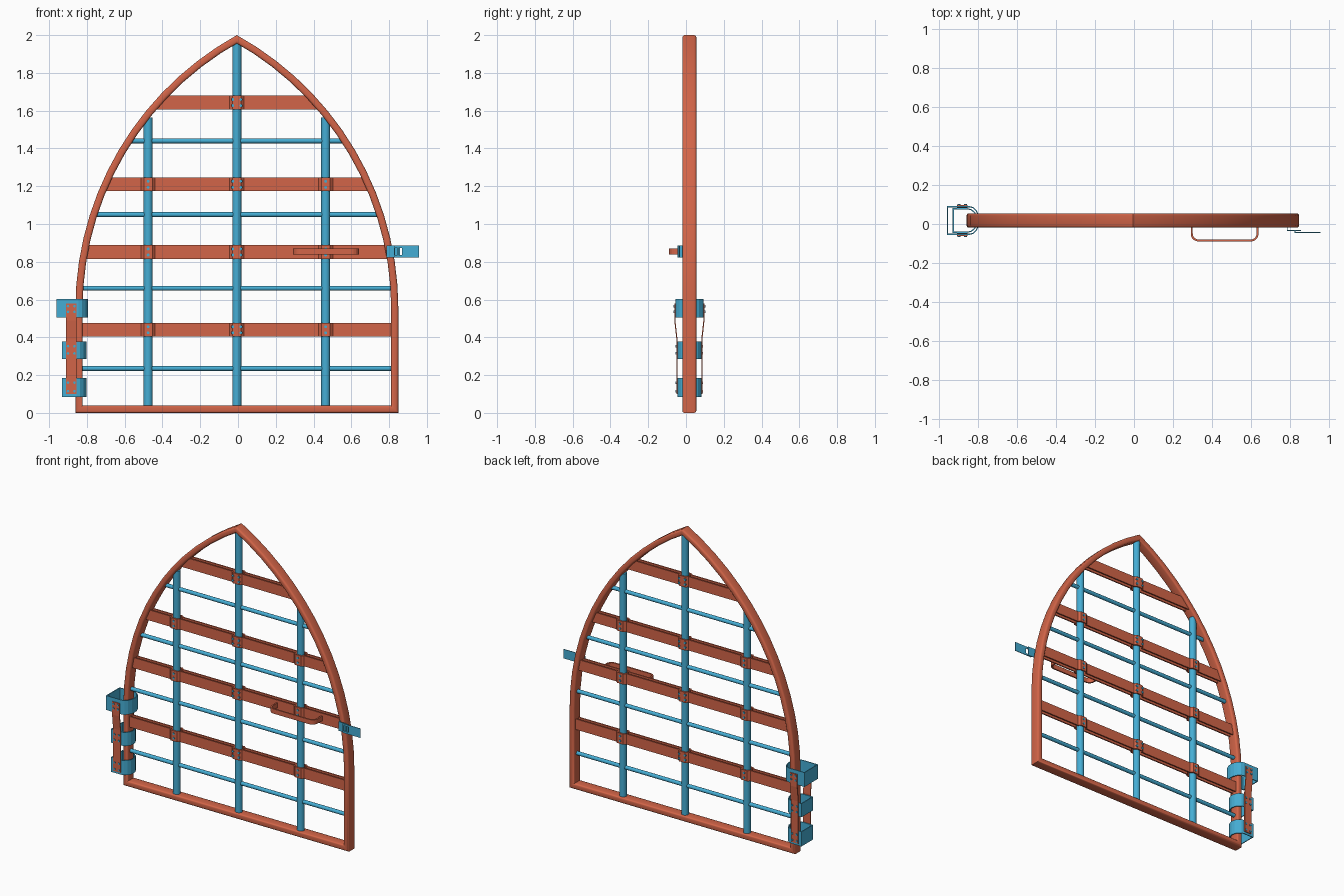
import bpy, bmesh, math
from math import sin, cos, pi, sqrt
from mathutils import Vector

cube = bpy.data.objects.get("Cube")
if cube:
    bpy.data.objects.remove(cube, do_unlink=True)


def material(name, rgb):
    m = bpy.data.materials.new(name)
    m.use_nodes = True
    m.diffuse_color = (*rgb, 1)
    m.node_tree.nodes["Principled BSDF"].inputs["Base Color"].default_value = (*rgb, 1)
    return m


ORANGE = material("rust orange", (0.65, 0.13, 0.065))
BLUE = material("sky blue", (0.06, 0.42, 0.66))

CX, CY = -0.006, 0.018            # centre of the gate leaf
SPRING, HALF, RADIUS = 0.55, 0.855, 1.657
WALL, DEPTH = 0.038, 0.037        # frame width and half depth


def finish(name, bm, mat, thick=0, smooth=True):
    bmesh.ops.recalc_face_normals(bm, faces=bm.faces)
    mesh = bpy.data.meshes.new(name)
    bm.to_mesh(mesh)
    bm.free()
    ob = bpy.data.objects.new(name, mesh)
    bpy.context.collection.objects.link(ob)
    mesh.materials.append(mat)
    if thick:
        mod = ob.modifiers.new("thickness", "SOLIDIFY")
        mod.thickness, mod.offset, mod.use_even_offset = thick, 0, True
    if smooth:
        bpy.ops.object.select_all(action="DESELECT")
        ob.select_set(True)
        bpy.context.view_layer.objects.active = ob
        bpy.ops.object.shade_smooth_by_angle(angle=math.radians(35))
    return ob


def ribbon(name, low, high, thick, mat, closed=False):
    """Thin bent sheet between two matching polylines."""
    bm = bmesh.new()
    a = [bm.verts.new(p) for p in low]
    b = [bm.verts.new(p) for p in high]
    n = len(a)
    for i in range(n if closed else n - 1):
        j = (i + 1) % n
        bm.faces.new((a[i], a[j], b[j], b[i]))
    return finish(name, bm, mat, thick, smooth=False)


def upright(name, path, z0, z1, thick, mat, closed=False):
    return ribbon(name, [(x, y, z0) for x, y in path],
                  [(x, y, z1) for x, y in path], thick, mat, closed)


def tube(name, start, end, radius, mat, sides=16):
    start, end = Vector(start), Vector(end)
    axis = end - start
    bm = bmesh.new()
    bmesh.ops.create_cone(bm, cap_ends=True, segments=sides, radius1=radius,
                          radius2=radius, depth=axis.length)
    turn = axis.to_track_quat("Z", "Y").to_matrix().to_4x4()
    bm.transform(turn)
    bmesh.ops.translate(bm, verts=bm.verts, vec=(start + end) / 2)
    return finish(name, bm, mat)


def arch_x(z):
    """Half width of the outer outline at a height."""
    dz = max(0, z - SPRING)
    return sqrt(RADIUS ** 2 - dz ** 2) - (RADIUS - HALF)


# Pointed frame: rounded section swept round the outline with mitred corners
top_angle = math.acos((RADIUS - HALF) / RADIUS)
STEPS = 14
side = [(HALF, 0)] + [(HALF - RADIUS + RADIUS * cos(top_angle * i / STEPS),
                       SPRING + RADIUS * sin(top_angle * i / STEPS))
                      for i in range(STEPS + 1)]
outline = [Vector(p) for p in side + [(-x, z) for x, z in side[-2::-1]]]
round_r = 0.012
section = []
for k, (u, v) in enumerate([(1, 1), (-1, 1), (-1, -1), (1, -1)]):
    for s in range(4):
        t = pi / 4 * (2 * k) + s * pi / 6
        section.append((WALL / 2 + u * (WALL / 2 - round_r) + round_r * cos(t),
                        v * (DEPTH - round_r) + round_r * sin(t)))
bm = bmesh.new()
rings = []
for i, p in enumerate(outline):
    d1 = (p - outline[i - 1]).normalized()
    d2 = (outline[(i + 1) % len(outline)] - p).normalized()
    n1, n2 = Vector((-d1.y, d1.x)), Vector((-d2.y, d2.x))
    miter = (n1 + n2) / (1 + n1.dot(n2))
    rings.append([bm.verts.new((CX + p.x + miter.x * o, CY + y, p.y + miter.y * o))
                  for o, y in section])
for i, ring in enumerate(rings):
    following = rings[(i + 1) % len(rings)]
    for k in range(len(ring)):
        m = (k + 1) % len(ring)
        bm.faces.new((ring[k], ring[m], following[m], following[k]))
finish("arched_frame", bm, ORANGE)

# Upright tubes
POSTS = {"left": 0.47, "middle": 0, "right": -0.47}
for label, x in POSTS.items():
    top = 1.565 if x else 1.965
    tube(label + "_upright", (CX + x, CY, 0.02), (CX + x, CY, top), 0.024, BLUE)

# Thin cross rods
for i, z in enumerate((0.235, 0.66, 1.05, 1.44)):
    h = arch_x(z) - 0.02
    tube(f"cross_rod_{i + 1}", (CX - h, CY, z), (CX + h, CY, z), 0.013, BLUE, 12)

# Paired flat rails that bulge round the uprights, with bolts
for i, z in enumerate((0.44, 0.852, 1.21, 1.643)):
    z0, z1 = z - 0.036, z + 0.036
    posts = [x for x in sorted(POSTS.values()) if abs(x) < arch_x(z) - 0.06]
    for face, label in ((-1, "front"), (1, "back")):
        bends = [(x + dx, d) for x in posts
                 for dx, d in ((-0.036, 0.015), (-0.021, 0.029), (0.021, 0.029), (0.036, 0.015))]
        rows = []
        for height in (z0, z1):
            h = arch_x(height) - 0.022
            rows.append([(CX + x, CY + face * d, height)
                         for x, d in [(-h, 0.015)] + bends + [(h, 0.015)]])
        ribbon(f"{label}_rail_{i + 1}", *rows, 0.009, ORANGE)
        for x in posts:
            for dx in ((0,) if x else (-0.022, 0.022)):
                for dz in (-0.016, 0.016):
                    base = Vector((CX + x + dx, CY + face * 0.026, z + dz))
                    tube(f"{label}_rail_bolt", base, base + Vector((0, face * 0.011, 0)),
                         0.008, BLUE, 8)


def arc(cx, cy, rx, ry, a0, a1, n):
    return [(cx + rx * cos(a0 + (a1 - a0) * i / n), cy + ry * sin(a0 + (a1 - a0) * i / n))
            for i in range(n + 1)]


# Pull handle
r = 0.035
grip = ([(0.297, 0.003)] + arc(0.297 + r, -0.085 + r, r, r, pi, 1.5 * pi, 5)
        + arc(0.635 - r, -0.085 + r, r, r, 1.5 * pi, 2 * pi, 5) + [(0.635, 0.003)])
upright("pull_handle", grip, 0.838, 0.87, 0.01, ORANGE)

# Latch: stepped base plate and slotted tongue
upright("latch_base", [(0.788, 0.0), (0.788, -0.034), (0.858, -0.034)], 0.822, 0.885, 0.004, BLUE)
for x0, x1, z0, z1 in ((0.825, 0.87, 0.872, 0.885), (0.825, 0.87, 0.822, 0.835),
                       (0.825, 0.832, 0.835, 0.872), (0.845, 0.85, 0.835, 0.872),
                       (0.868, 0.958, 0.822, 0.885)):
    upright("latch_tongue", [(x0, -0.043), (x1, -0.043)], z0, z1, 0.004, BLUE)
upright("latch_step", [(0.828, -0.034), (0.828, -0.043)], 0.822, 0.885, 0.004, BLUE)

# Hinge bands: square at the post side, rounded about the frame
for label, z0, z1, x0, x1, half in (("bottom", 0.085, 0.185, -0.929, -0.806, 0.06),
                                    ("middle", 0.285, 0.378, -0.929, -0.806, 0.06),
                                    ("top", 0.505, 0.603, -0.959, -0.796, 0.071)):
    loop = [(x0, CY + half), (x0, CY - half)] + arc(x1 - 0.05, CY, 0.05, half, -pi / 2, pi / 2, 8)
    upright(label + "_hinge_band", loop, z0, z1, 0.006, BLUE, closed=True)
    for face in (-1, 1):
        for x in (-0.9, -0.866):
            for z in (z0 + 0.03, min(z1 - 0.025, 0.565)):
                y = CY + face * half
                tube(label + "_hinge_bolt", (x, y, z), (x, y + face * 0.013, z), 0.007, BLUE, 8)

# Hinge straps joining the bands, front and back
bend = [(0.1, 0.066), (0.39, 0.066), (0.49, 0.077), (0.578, 0.077)]
for face, label in ((-1, "front"), (1, "back")):
    ribbon(label + "_hinge_strap", [(-0.911, CY + face * d, z) for z, d in bend],
           [(-0.855, CY + face * d, z) for z, d in bend], 0.006, ORANGE)
